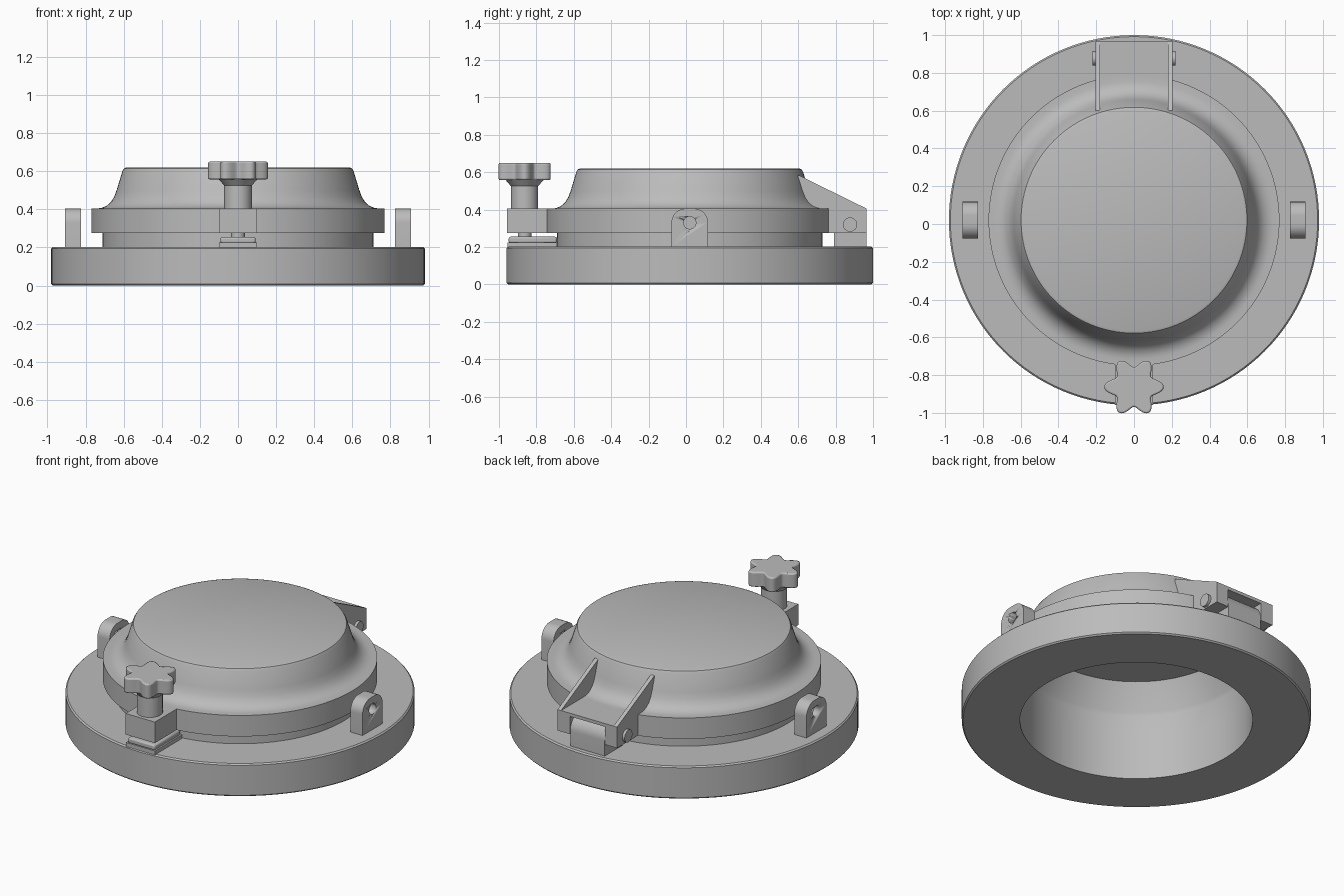
import bpy
import bmesh
from math import sin, cos, pi, radians
from mathutils import Vector

if "Cube" in bpy.data.objects:
    bpy.data.objects.remove(bpy.data.objects["Cube"], do_unlink=True)

metal = bpy.data.materials.new("plain_grey_metal")
metal.use_nodes = True
GREY = (0.5, 0.5, 0.5, 1)
metal.diffuse_color = GREY
metal.node_tree.nodes["Principled BSDF"].inputs["Base Color"].default_value = GREY

CY = 0.02       # axis of the round body
KNOB_Y = -0.863  # axis of the clamp screw
PIN = (0.877, 0.32)  # hinge pin centre in y, z


def finish(name, bm, bevel=0, location=(0, 0, 0)):
    bmesh.ops.recalc_face_normals(bm, faces=bm.faces)
    mesh = bpy.data.meshes.new(name)
    bm.to_mesh(mesh)
    bm.free()
    mesh.materials.append(metal)
    mesh.shade_smooth()
    mesh.set_sharp_from_angle(angle=radians(32))
    obj = bpy.data.objects.new(name, mesh)
    obj.location = location
    bpy.context.collection.objects.link(obj)
    if bevel:
        mod = obj.modifiers.new("bevel", "BEVEL")
        mod.width = bevel
        mod.segments = 2
        mod.limit_method = "ANGLE"
        mod.angle_limit = radians(40)
    return obj


def lathe(name, profile, y, closed=False, steps=128):
    """Turn an (r, z) profile around a vertical axis at the given y."""
    bm = bmesh.new()
    verts = [bm.verts.new((r, 0, z)) for r, z in profile]
    edges = [bm.edges.new(pair) for pair in zip(verts, verts[1:])]
    if closed:
        edges.append(bm.edges.new((verts[-1], verts[0])))
    bmesh.ops.spin(bm, geom=verts + edges, cent=(0, 0, 0), axis=(0, 0, 1),
                   angle=2 * pi, steps=steps)
    bmesh.ops.remove_doubles(bm, verts=bm.verts, dist=0.0001)
    return finish(name, bm, location=(0, y, 0))


def prism(name, outline, start, end, axis="x", bevel=0):
    """Extrude a (y, z) outline along x, or an (x, y) outline along z."""
    bm = bmesh.new()
    along_x = axis == "x"
    verts = [bm.verts.new((start, a, b) if along_x else (a, b, start)) for a, b in outline]
    face = bm.faces.new(verts)
    new = bmesh.ops.extrude_face_region(bm, geom=[face])["geom"]
    d = end - start
    bmesh.ops.translate(bm, verts=[g for g in new if isinstance(g, bmesh.types.BMVert)],
                        vec=Vector((d, 0, 0) if along_x else (0, 0, d)))
    return finish(name, bm, bevel)


def rect(a0, a1, b0, b1):
    return [(a0, b0), (a1, b0), (a1, b1), (a0, b1)]


def arc(ca, cb, r, a0, a1, n=12):
    return [(ca + r * cos(radians(a0 + (a1 - a0) * i / n)),
             cb + r * sin(radians(a0 + (a1 - a0) * i / n))) for i in range(n + 1)]


def circle(ca, cb, r, n=32):
    return arc(ca, cb, r, 0, 360, n)[:-1]


# Base ring with a raised neck
lathe("base_ring", [(0.653, 0), (0.972, 0), (0.98, 0.008), (0.98, 0.194), (0.972, 0.202),
                    (0.71, 0.202), (0.71, 0.24), (0.653, 0.24)], CY, closed=True)

# Hollow lid with flange, flared shoulder and flat top
lathe("lid", [(0, 0.62), (0.585, 0.62), (0.598, 0.615), (0.606, 0.602), (0.637, 0.5),
              (0.65, 0.465), (0.667, 0.438), (0.69, 0.418), (0.715, 0.408), (0.735, 0.405),
              (0.77, 0.405), (0.77, 0.275), (0.71, 0.275), (0.71, 0.24), (0.653, 0.24),
              (0.653, 0.4), (0.645, 0.425), (0.57, 0.58), (0, 0.58)], CY)

# Side lugs with a through hole
for side, sign in (("left", 1), ("right", -1)):
    r = 0.075
    outline = ([(CY - 0.098, 0.2), (CY + 0.098, 0.2)]
               + arc(CY + 0.098 - r, 0.405 - r, r, 0, 90)
               + arc(CY - 0.098 + r, 0.405 - r, r, 90, 180))
    lug = prism(side + "_lug", outline, sign * 0.825, sign * 0.908)
    cutter = prism("hole_cutter", circle(CY, 0.33, 0.033), sign * 0.75, sign * 1.0)
    cutter.hide_render = True
    mod = lug.modifiers.new("hole", "BOOLEAN")
    mod.operation = "DIFFERENCE"
    mod.solver = "EXACT"
    mod.object = cutter
    bpy.context.view_layer.objects.active = lug
    bpy.ops.object.modifier_apply(modifier=mod.name)
    bpy.data.objects.remove(cutter, do_unlink=True)

# Clamp: pad on the base, lug on the lid, screw and star knob
prism("clamp_pad", rect(-0.1, 0.1, -0.955, -0.69), 0.2, 0.225, "z")
prism("clamp_pad_top", rect(-0.092, 0.092, -0.948, -0.69), 0.22, 0.255, "z", bevel=0.01)
prism("clamp_lug", rect(-0.1, 0.1, -0.957, -0.74), 0.275, 0.405, "z")
lathe("clamp_screw", [(0, 0.25), (0.036, 0.25), (0.036, 0.28), (0.036, 0.4), (0.073, 0.4),
                      (0.073, 0.525), (0.1, 0.557), (0, 0.557)], KNOB_Y, steps=40)
star = []
for i in range(96):
    t = 2 * pi * i / 96
    r = 0.131 + 0.026 * cos(6 * t)
    star.append((r * cos(t), KNOB_Y + r * sin(t)))
prism("star_knob", star, 0.557, 0.65, "z", bevel=0.008)

# Hinge: sloping cheeks and ears on the lid, knuckle on the base, pin through both
for side, sign in (("left", 1), ("right", -1)):
    prism(side + "_hinge_cheek", [(0.6, 0.585), (0.6, 0.4), (0.72, 0.275), (0.966, 0.275),
                                  (0.966, 0.405)], sign * 0.18, sign * 0.204)
    prism(side + "_hinge_ear", rect(0.72, 0.966, 0.275, 0.405), sign * 0.12, sign * 0.19)
prism("hinge_bridge", rect(0.72, 0.966, 0.385, 0.405), -0.15, 0.15)
prism("hinge_web", rect(0.72, 0.785, 0.275, 0.39), -0.15, 0.15)
prism("hinge_knuckle", [(0.79, 0.2), (0.964, 0.2)] + arc(PIN[0], 0.295, 0.087, 0, 180, 20),
      -0.118, 0.118)
prism("hinge_pin", circle(*PIN, 0.038), -0.22, 0.22)
